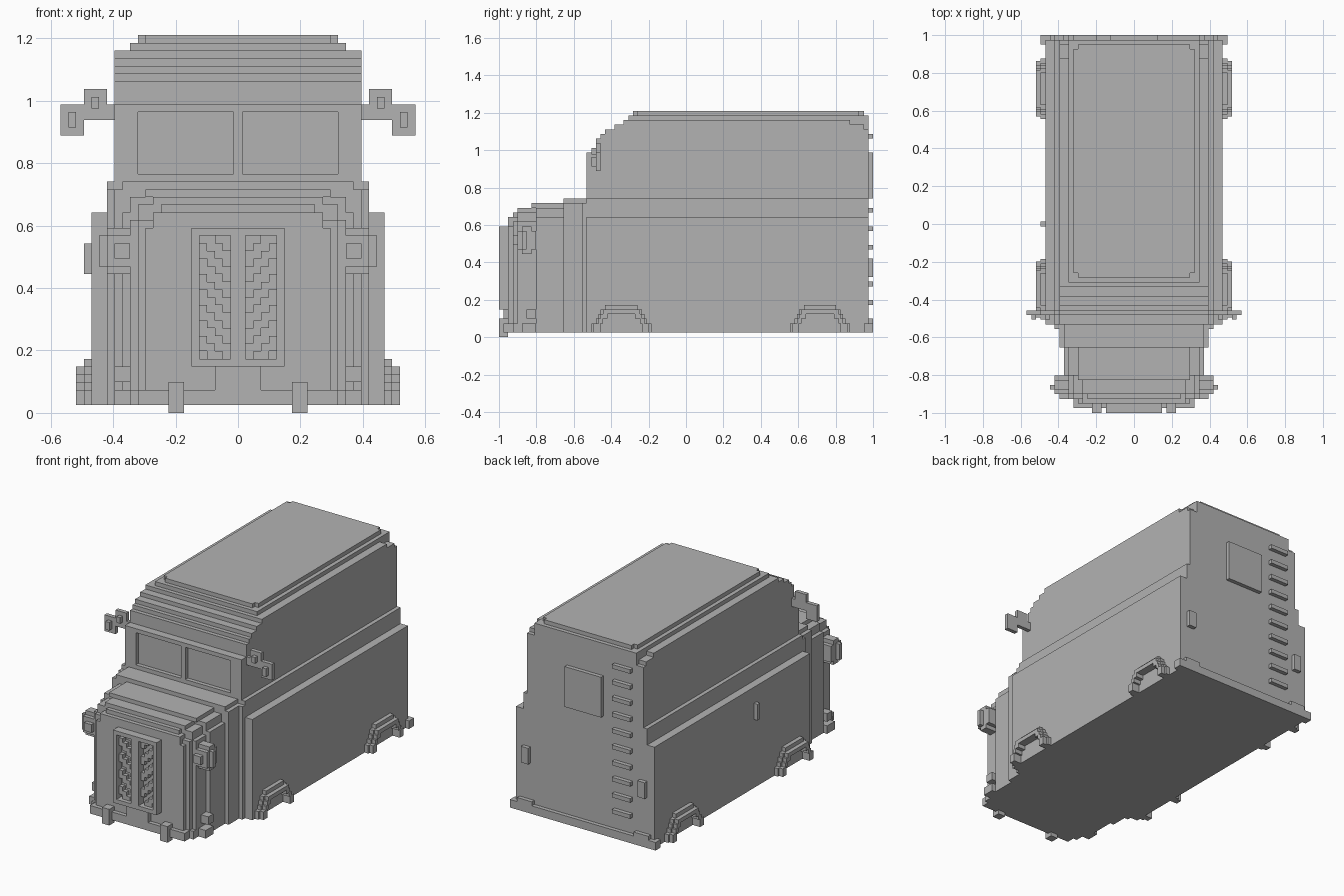
import bpy
import bmesh
from mathutils import Matrix, Vector

default_cube = bpy.data.objects.get("Cube")
if default_cube:
    bpy.data.objects.remove(default_cube, do_unlink=True)

LENGTH = 81            # blocks along the longest side
UNIT = 2 / LENGTH      # size of one block
FLOOR, BACK = 1, 80    # underside height and rear wall, in blocks

grey = bpy.data.materials.new("plain_grey")
grey.use_nodes = True
grey_value = (0.45, 0.45, 0.45, 1)
grey.diffuse_color = grey_value
grey.node_tree.nodes["Principled BSDF"].inputs["Base Color"].default_value = grey_value


def add_box(bm, x0, x1, y0, y1, z0, z1):
    """Add one block-aligned box; y counts from the front, z from the ground."""
    low = Vector((x0, y0 - LENGTH / 2, z0)) * UNIT
    high = Vector((x1, y1 - LENGTH / 2, z1)) * UNIT
    size = high - low
    matrix = Matrix.Translation((low + high) / 2) @ Matrix.Diagonal((*size, 1))
    bmesh.ops.create_cube(bm, size=1, matrix=matrix)


def build(name, boxes, mirrored=False):
    """Make one object from boxes, optionally repeated on the other side."""
    bm = bmesh.new()
    for x0, x1, *rest in boxes:
        add_box(bm, x0, x1, *rest)
        if mirrored:
            add_box(bm, -x1, -x0, *rest)
    mesh = bpy.data.meshes.new(name)
    bm.to_mesh(mesh)
    bm.free()
    mesh.materials.append(grey)
    part = bpy.data.objects.new(name, mesh)
    bpy.context.collection.objects.link(part)
    return part


def centred(name, layers):
    """Boxes centred on x, each given by half width, y range and z range."""
    return build(name, [(-half, half, *rest) for half, *rest in layers])


# Main body and its shoulder band
centred("lower_body", [(19, 19, BACK, FLOOR, 26)])
centred("shoulder_band", [(17, 19, BACK, 26, 30)])

# Cab: stepped windscreen slope up to the roof
slope = [(20, 30, 39), (19, 39, 40), (21, 40, 43), (22, 43, 44),
         (23, 44, 45), (25, 45, 46)]
centred("cab", [(16, front, BACK if top < 46 else BACK - 1, bottom, top)
                for front, bottom, top in slope])
centred("roof_edge", [(16, 27, 76, 46, 47), (14, 27, BACK, 45, 47),
                      (14, 28, BACK, 47, 48)])
centred("roof_panel", [(13, 30, 78, 48, 49), (12, 29, 79, 48, 49)])

# Windscreen frame in front of the recessed panes
build("windscreen_pillars", [(13, 16, 19, 20, 30, 39)], mirrored=True)
centred("windscreen_post", [(0.6, 19, 20, 30, 39)])
centred("windscreen_sill", [(16, 19, 20, 30, 31)])

# Bonnet in stepped sections, narrowing and dropping toward the front
centred("scuttle", [(17, 18, 19, FLOOR, 29), (16, 14, 19, FLOOR, 29),
                    (15, 14, 19, 29, 30)])
centred("bonnet_rear", [(15, 8, 14, FLOOR, 26), (14, 8, 14, 26, 28),
                        (12, 7, 14, 28, 29)])
centred("bonnet_middle", [(14, 4, 8, FLOOR, 25), (13, 4, 8, 25, 27),
                          (11, 4, 8, 27, 28)])
centred("bonnet_front", [(13, 3, 4, FLOOR, 25), (12, 2, 4, FLOOR, 24),
                         (11, 2, 4, 24, 26), (10, 3, 4, 26, 27)])

# Grille frame around two recessed openings
centred("grille_frame", [(6, 0, 2, 6, 7), (6, 0, 2, 23, 24), (1, 0, 2, 7, 23)])
build("grille_sides", [(5, 6, 0, 2, 7, 23)], mirrored=True)

# Slanted stepped bars in the openings, rising outward
bars = []
for row in range(7, 23):
    for column in range(1, 5):
        if (row - column) % 4 < 2:
            bars.append((column, column + 1, 1, 2, row, row + 1))
build("grille_bars", bars, mirrored=True)

# Front bumper with its plate and hooks
centred("front_bumper", [(13, 1, 3, FLOOR, 3), (14, 3, 6, FLOOR, 3),
                         (16, 5, 8, FLOOR, 3)])
centred("front_plate", [(3, 1, 2, 3, 6)])
build("bumper_hooks", [(7, 9, 0, 2, 0, 4)], mirrored=True)

# Headlights and turn signals
build("headlights", [(14, 17, 4, 8, 19, 23), (13, 18, 5, 6, 19, 23),
                     (14, 17, 5, 7, 18, 24), (14, 16, 3, 4, 20, 22)],
      mirrored=True)
build("turn_signals", [(14, 16, 6, 8, 4, 6)], mirrored=True)

# Side mirrors: two offset plates on a short arm
build("side_mirrors", [(16, 18, 21, 22, 38, 40), (17, 20, 21, 22, 38, 42),
                       (20, 23, 21, 22, 36, 40), (18, 19, 20, 21, 39.5, 41),
                       (21, 22, 20, 21, 37, 39)], mirrored=True)


# Wheel arches: stepped brows, a wide inner layer and a thin outer lip
def arch(name, centre):
    steps = [(FLOOR, 3, 6.5, 4.5), (3, 4, 5.5, 4), (4, 5, 5, 3),
             (5, 6, 4.5, 0), (6, 7, 3.5, 0)]
    boxes = []
    for bottom, top, outer, inner in steps:
        for near, far in ((centre - outer, centre - inner),
                          (centre + inner, centre + outer)):
            boxes.append((19, 20, near, far, bottom, top))
            if top < 7:
                lip = 0.5
                boxes.append((20, 21, near + (lip if near < centre else 0),
                              far - (lip if far > centre else 0), bottom, top))
    build(name, boxes, mirrored=True)


arch("front_wheel_arches", 26.5)
arch("rear_wheel_arches", 69.5)

# Door handle on one side only
build("door_handle", [(-20, -19, 40, 41, 18, 22)])

# Rear wall: window panel, ladder rungs, lamps and bumper
centred("rear_window_panel", [(5, BACK, LENGTH, 30, 40)])
build("ladder_rungs", [(-13, -8, BACK, LENGTH, z, z + 1)
                       for z in range(7, 44, 4)])
build("tail_lamps", [(15, 17, BACK, LENGTH, 13, 17)], mirrored=True)
centred("rear_bumper", [(20, BACK - 1, LENGTH, FLOOR, 3)])
build("bumper_pads", [(14, 18, BACK, LENGTH, 3, 4)], mirrored=True)
